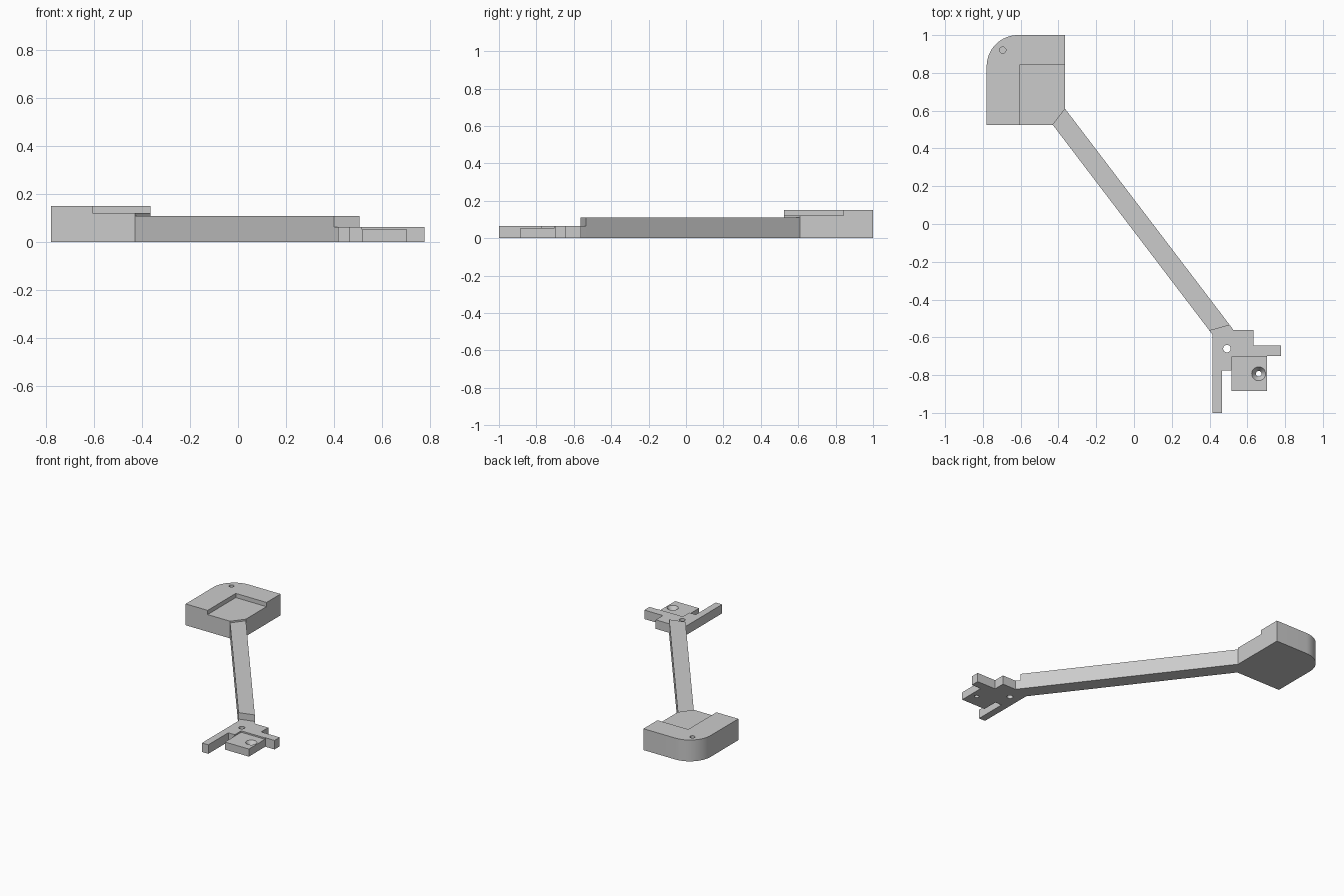
import bpy
import bmesh
from math import cos, sin, pi

cube = bpy.data.objects.get("Cube")
if cube:
    bpy.data.objects.remove(cube, do_unlink=True)

grey = bpy.data.materials.new("plain grey")
grey.use_nodes = True
colour = (0.6, 0.6, 0.6, 1)
grey.diffuse_color = colour
grey.node_tree.nodes["Principled BSDF"].inputs["Base Color"].default_value = colour


def finish(name, bm):
    bmesh.ops.recalc_face_normals(bm, faces=bm.faces)
    mesh = bpy.data.meshes.new(name)
    bm.to_mesh(mesh)
    bm.free()
    mesh.materials.append(grey)
    obj = bpy.data.objects.new(name, mesh)
    bpy.context.collection.objects.link(obj)
    return obj


def prism(name, outline, z0, z1):
    bm = bmesh.new()
    face = bm.faces.new([bm.verts.new((x, y, z0)) for x, y in outline])
    grown = bmesh.ops.extrude_face_region(bm, geom=[face])["geom"]
    top = [v for v in grown if isinstance(v, bmesh.types.BMVert)]
    bmesh.ops.translate(bm, verts=top, vec=(0, 0, z1 - z0))
    return finish(name, bm)


def rect(x0, x1, y0, y1):
    return [(x0, y0), (x1, y0), (x1, y1), (x0, y1)]


def drill(name, x, y, z0, z1, r0, r1):
    bm = bmesh.new()
    bmesh.ops.create_cone(bm, cap_ends=True, segments=32, radius1=r0, radius2=r1, depth=z1 - z0)
    bmesh.ops.translate(bm, verts=bm.verts, vec=(x, y, (z0 + z1) / 2))
    return finish(name, bm)


def cut(obj, cutter):
    mod = obj.modifiers.new("cut", 'BOOLEAN')
    mod.operation = 'DIFFERENCE'
    mod.solver = 'EXACT'
    mod.object = cutter
    bpy.ops.object.select_all(action='DESELECT')
    bpy.context.view_layer.objects.active = obj
    obj.select_set(True)
    bpy.ops.object.modifier_apply(modifier=mod.name)
    bpy.data.objects.remove(cutter, do_unlink=True)


# Head block with one rounded corner and a chamfer where the arm joins
r = 0.165
arc = [(-0.615 + r * cos(a), 0.835 + r * sin(a))
       for a in [pi / 2 + i * pi / 32 for i in range(17)]]
head = prism("head_block", [(-0.78, 0.525), (-0.43, 0.525), (-0.365, 0.61), (-0.365, 1.0)] + arc, 0, 0.152)
cut(head, prism("recess_cutter", rect(-0.607, -0.2, 0.4, 0.842), 0.122, 0.3))
cut(head, drill("head_hole_cutter", -0.695, 0.92, 0.05, 0.3, 0.017, 0.017))

# Slanted arm
arm = prism("arm", [(-0.43, 0.525), (0.4, -0.565), (0.507, -0.535), (-0.365, 0.61)], 0, 0.11)

# Bracket plate with two prongs
bracket = prism("bracket_plate", [
    (0.4, -0.565), (0.416, -0.586), (0.416, -1.0), (0.466, -1.0), (0.466, -0.775),
    (0.517, -0.775), (0.517, -0.703), (0.705, -0.703), (0.705, -0.7), (0.778, -0.7),
    (0.778, -0.642), (0.632, -0.642), (0.632, -0.562), (0.527, -0.562), (0.507, -0.535)], 0, 0.064)
cut(bracket, drill("bracket_hole_cutter", 0.492, -0.66, -0.1, 0.2, 0.02, 0.02))

# Lower pad with a countersunk screw hole
pad = prism("screw_pad", rect(0.517, 0.705, -0.885, -0.703), 0, 0.054)
cut(pad, drill("screw_hole_cutter", 0.66, -0.793, -0.1, 0.2, 0.015, 0.015))
cut(pad, drill("countersink_cutter", 0.66, -0.793, 0.022, 0.056, 0.015, 0.038))

for obj in (head, arm, bracket, pad):
    bpy.ops.object.select_all(action='DESELECT')
    bpy.context.view_layer.objects.active = obj
    obj.select_set(True)
    bpy.ops.object.shade_smooth_by_angle(angle=0.5)
